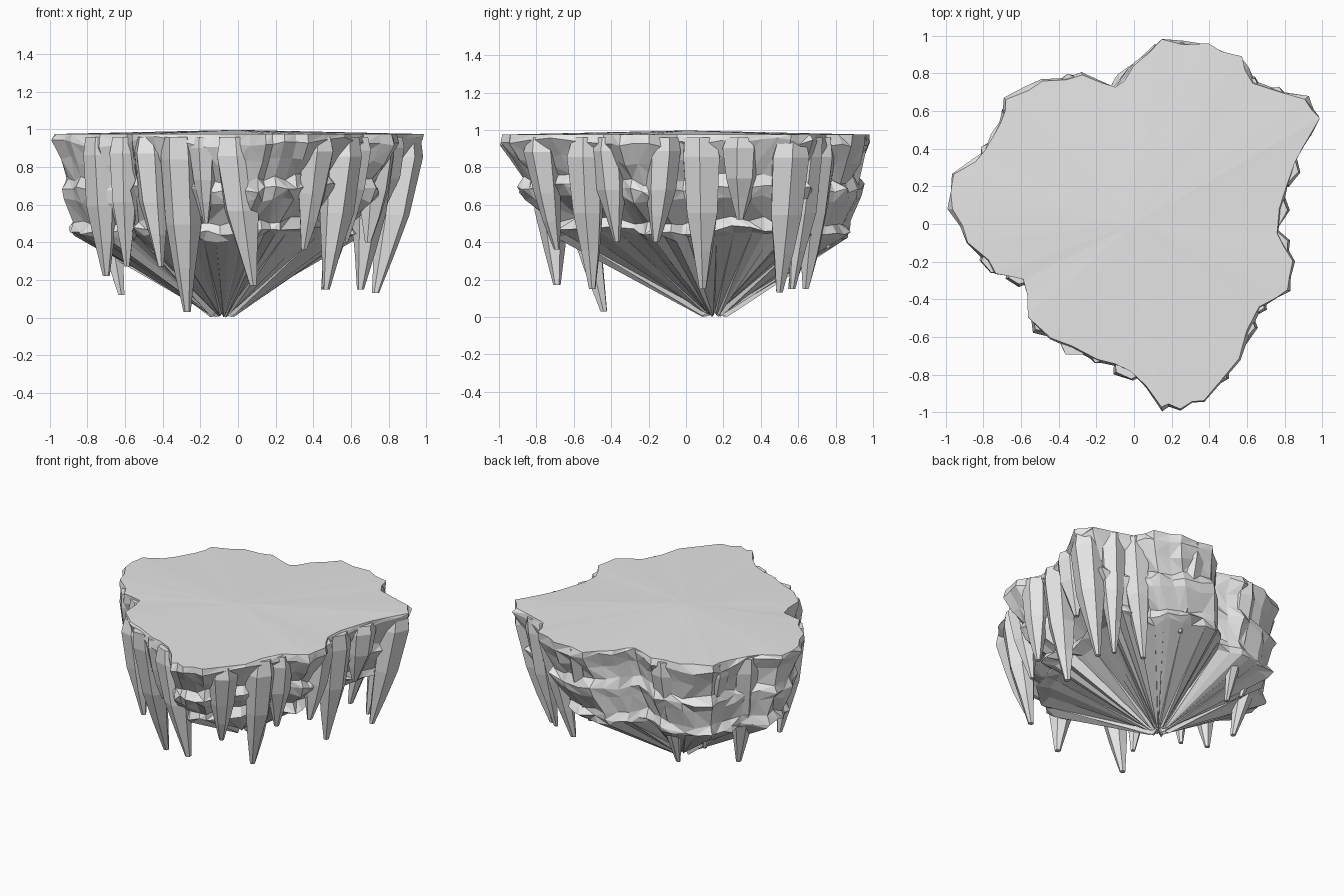
import bpy
import bmesh
import math
import random
from mathutils import Vector

random.seed(7)

default_cube = bpy.data.objects.get("Cube")
if default_cube:
    bpy.data.objects.remove(default_cube, do_unlink=True)


def make_material(name, colour):
    material = bpy.data.materials.new(name)
    material.use_nodes = True
    material.diffuse_color = colour
    shader = material.node_tree.nodes["Principled BSDF"]
    shader.inputs["Base Color"].default_value = colour
    shader.inputs["Roughness"].default_value = 0.9
    return material


stone = make_material("grey stone", (0.8, 0.8, 0.8, 1))


def finish(bm, name):
    bmesh.ops.recalc_face_normals(bm, faces=bm.faces)
    mesh = bpy.data.meshes.new(name)
    bm.to_mesh(mesh)
    bm.free()
    mesh.materials.append(stone)
    part = bpy.data.objects.new(name, mesh)
    bpy.context.collection.objects.link(part)
    return part


def bridge(bm, lower, upper):
    """Join two closed rings with triangles, alternating the diagonal at random."""
    count = len(lower)
    for i in range(count):
        j = (i + 1) % count
        a, b, c, d = lower[i], lower[j], upper[j], upper[i]
        if random.random() < 0.5:
            bm.faces.new((a, b, c))
            bm.faces.new((a, c, d))
        else:
            bm.faces.new((a, b, d))
            bm.faces.new((b, c, d))


# Plan outline of the rock, counterclockwise from the back
corners = [
    (.15, 1), (0, .86), (-.1, .74), (-.28, .81), (-.5, .78), (-.7, .68),
    (-.73, .55), (-.8, .4), (-.98, .27), (-.99, .08), (-.9, -.1),
    (-.75, -.27), (-.6, -.3), (-.57, -.5), (-.45, -.62), (-.2, -.74),
    (-.02, -.8), (.15, -1), (.25, -1), (.38, -.96), (.57, -.73),
    (.68, -.45), (.84, -.36), (.86, -.2), (.77, -.05), (.83, .2),
    (.92, .42), (1, .57), (.93, .68), (.65, .77), (.58, .9), (.4, .97),
]
outline = []
for i, corner in enumerate(corners):
    here = Vector(corner)
    after = Vector(corners[(i + 1) % len(corners)])
    outline.append(here)
    outline.append(here.lerp(after, random.uniform(0.4, 0.6)) * random.uniform(0.98, 1))

drift = Vector((-0.1, 0.1))


def rock_ring(bm, height, scale, lean, rough, wave):
    """One stratum: the outline shrunk, shifted toward the keel and roughened."""
    ring = []
    for p in outline:
        angle = math.atan2(p.y, p.x)
        q = p * (scale + random.uniform(-rough, rough)) + drift * lean
        z = height + wave * math.sin(5 * angle) + random.uniform(-wave, wave)
        ring.append(bm.verts.new((q.x, q.y, z)))
    return ring


# Rock body: stepped cliff strata, each ledge jutting past the wall above it
bm = bmesh.new()
strata = [
    (0.975, 0.98, 0, 0.01, 0),
    (0.93, 0.99, 0, 0.012, 0.018),
    (0.84, 0.94, 0.1, 0.012, 0.02),
    (0.74, 0.89, 0.3, 0.012, 0.02),
    (0.69, 0.92, 0.3, 0.02, 0.015),
    (0.63, 0.89, 0.4, 0.015, 0.015),
    (0.51, 0.79, 0.8, 0.015, 0.015),
    (0.46, 0.82, 0.8, 0.025, 0.015),
    (0.43, 0.77, 1, 0.025, 0.015),
]
rings = [rock_ring(bm, *layer) for layer in strata]
for upper, lower in zip(rings, rings[1:]):
    bridge(bm, lower, upper)

# Pleated keel running down to a small ragged tip
keel = Vector((-0.08, 0.15))
tip = []
for p in outline:
    q = keel + p.normalized() * random.uniform(0.03, 0.08)
    tip.append(bm.verts.new((q.x, q.y, random.uniform(0, 0.03))))
bridge(bm, tip, rings[-1])
hollow = bm.verts.new((keel.x, keel.y, 0.04))
for i, vert in enumerate(tip):
    bm.faces.new((hollow, tip[(i + 1) % len(tip)], vert))

# Slightly domed plateau
summit = bm.verts.new((0, 0, 0.997))
for i, vert in enumerate(rings[0]):
    bm.faces.new((vert, rings[0][(i + 1) % len(tip)], summit))
finish(bm, "rock_body")


def hanging_spike(name, x, y, z, width):
    """A faceted spike from just below the rim, bulging then tapering to its tip."""
    end = Vector((x, y))
    rim = min(outline, key=lambda p: (p - end * 1.12).length)
    start = rim * 0.92
    length = 0.96 - z
    sides = 6
    bm = bmesh.new()
    profile = [(0, 0.8), (0.13, 1), (0.5, 0.85), (0.75, 0.52), (1, 0.18)]
    turn = random.uniform(0, math.pi)
    levels = []
    for t, radius in profile:
        centre = start.lerp(end, t ** 1.3)
        level = []
        for k in range(sides):
            a = turn + math.tau * k / sides
            r = width * radius * random.uniform(0.9, 1.1)
            level.append(bm.verts.new((centre.x + r * math.cos(a),
                                       centre.y + r * math.sin(a),
                                       0.96 - t * length)))
        levels.append(level)
    for upper, lower in zip(levels, levels[1:]):
        for k in range(sides):
            n = (k + 1) % sides
            bm.faces.new((lower[k], lower[n], upper[n], upper[k]))
    bm.faces.new(levels[0])
    bm.faces.new(levels[-1])
    finish(bm, name)


# Hanging spikes all round the rim: tip position and half width
spikes = [
    (-.7, -.08, .22, .1), (-.59, -.22, .27, .08), (-.41, -.5, .27, .09),
    (-.27, -.44, .03, .11), (-.17, -.62, .5, .07), (.08, -.69, .17, .11),
    (.35, -.69, .36, .09), (.47, -.5, .15, .1), (.57, -.37, .4, .09),
    (.69, -.16, .4, .1), (.65, .09, .15, .11), (.74, .29, .52, .1),
    (.73, .5, .13, .11), (.65, .57, .15, .09), (.46, .64, .15, .1),
    (.24, .76, .37, .08), (-.33, .56, .15, .09), (-.5, .5, .27, .08),
    (-.62, .28, .12, .1),
]
for number, spike in enumerate(spikes, 1):
    hanging_spike(f"hanging_spike_{number}", *spike)
